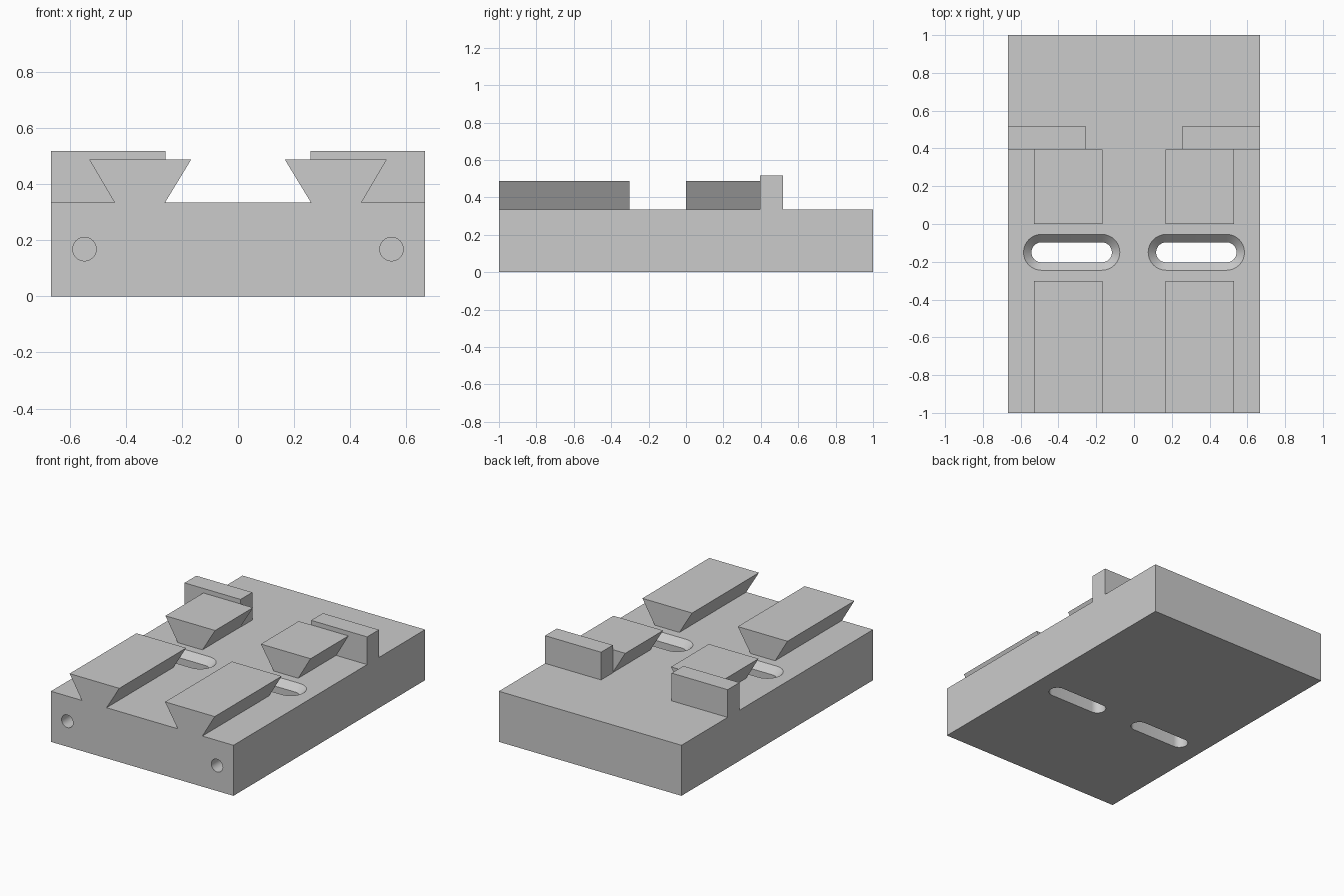
import bpy
import bmesh
from math import cos, sin, pi, radians
from mathutils import Vector

default = bpy.data.objects.get("Cube")
if default:
    bpy.data.objects.remove(default, do_unlink=True)

HALF_WIDTH = 0.667
BASE_TOP = 0.334

grey = bpy.data.materials.new("plain grey")
grey.use_nodes = True
colour = (0.6, 0.6, 0.6, 1.0)
grey.diffuse_color = colour
grey.node_tree.nodes["Principled BSDF"].inputs["Base Color"].default_value = colour


def loft(name, rings):
    """Closed solid through a stack of equal-length rings."""
    bm = bmesh.new()
    loops = [[bm.verts.new(p) for p in ring] for ring in rings]
    for a, b in zip(loops, loops[1:]):
        for i in range(len(a)):
            j = (i + 1) % len(a)
            bm.faces.new((a[i], a[j], b[j], b[i]))
    bm.faces.new(loops[0][::-1])
    bm.faces.new(loops[-1])
    bmesh.ops.recalc_face_normals(bm, faces=bm.faces)
    mesh = bpy.data.meshes.new(name)
    bm.to_mesh(mesh)
    bm.free()
    mesh.materials.append(grey)
    obj = bpy.data.objects.new(name, mesh)
    bpy.context.collection.objects.link(obj)
    return obj


def extrude_y(name, profile, y0, y1):
    return loft(name, [[(x, y, z) for x, z in profile] for y in (y0, y1)])


def box_profile(x0, x1, z0, z1):
    return [(x0, z0), (x1, z0), (x1, z1), (x0, z1)]


def slot_ring(cx, cy, z, radius, reach=0.16, steps=16):
    """Stadium outline at one height."""
    ring = []
    for side, start in ((1, -pi / 2), (-1, pi / 2)):
        for i in range(steps + 1):
            a = start + pi * i / steps
            ring.append((cx + side * reach + radius * cos(a), cy + radius * sin(a), z))
    return ring


def cut(target, cutter):
    cutter.hide_render = True
    mod = target.modifiers.new("cut", "BOOLEAN")
    mod.operation = "DIFFERENCE"
    mod.solver = "EXACT"
    mod.object = cutter
    bpy.context.view_layer.objects.active = target
    bpy.ops.object.modifier_apply(modifier=mod.name)
    bpy.data.objects.remove(cutter, do_unlink=True)


# Base block
base = extrude_y("base_block", box_profile(-HALF_WIDTH, HALF_WIDTH, 0, BASE_TOP), -1, 1)

for side, label in ((1, "left"), (-1, "right")):
    # Countersunk through slot
    levels = ((-0.05, 0.053), (BASE_TOP - 0.042, 0.053), (BASE_TOP + 0.01, 0.105))
    cut(base, loft("slot_cutter", [slot_ring(side * 0.33, -0.15, z, r) for z, r in levels]))

    # Blind hole in the front face
    centre = Vector((side * 0.547, 0, 0.168))
    angles = [2 * pi * i / 32 for i in range(32)]
    circle = [(centre.x + 0.042 * cos(a), centre.z + 0.042 * sin(a)) for a in angles]
    cut(base, extrude_y("hole_cutter", circle, -1.05, -0.7))

    # Dovetail rails, front and rear
    dovetail = [(side * x, z) for x, z in
                ((0.26, BASE_TOP), (0.44, BASE_TOP), (0.53, 0.487), (0.167, 0.487))]
    extrude_y(f"{label}_front_rail", dovetail, -1, -0.302)
    extrude_y(f"{label}_rear_rail", dovetail, 0, 0.395)

    # End stop behind the rear rail
    stop = box_profile(side * 0.258, side * HALF_WIDTH, BASE_TOP, 0.517)
    extrude_y(f"{label}_end_stop", stop, 0.395, 0.518)

# Smooth the curved cuts, keep the edges crisp
bpy.ops.object.select_all(action="DESELECT")
base.select_set(True)
bpy.context.view_layer.objects.active = base
bpy.ops.object.shade_smooth_by_angle(angle=radians(30))
